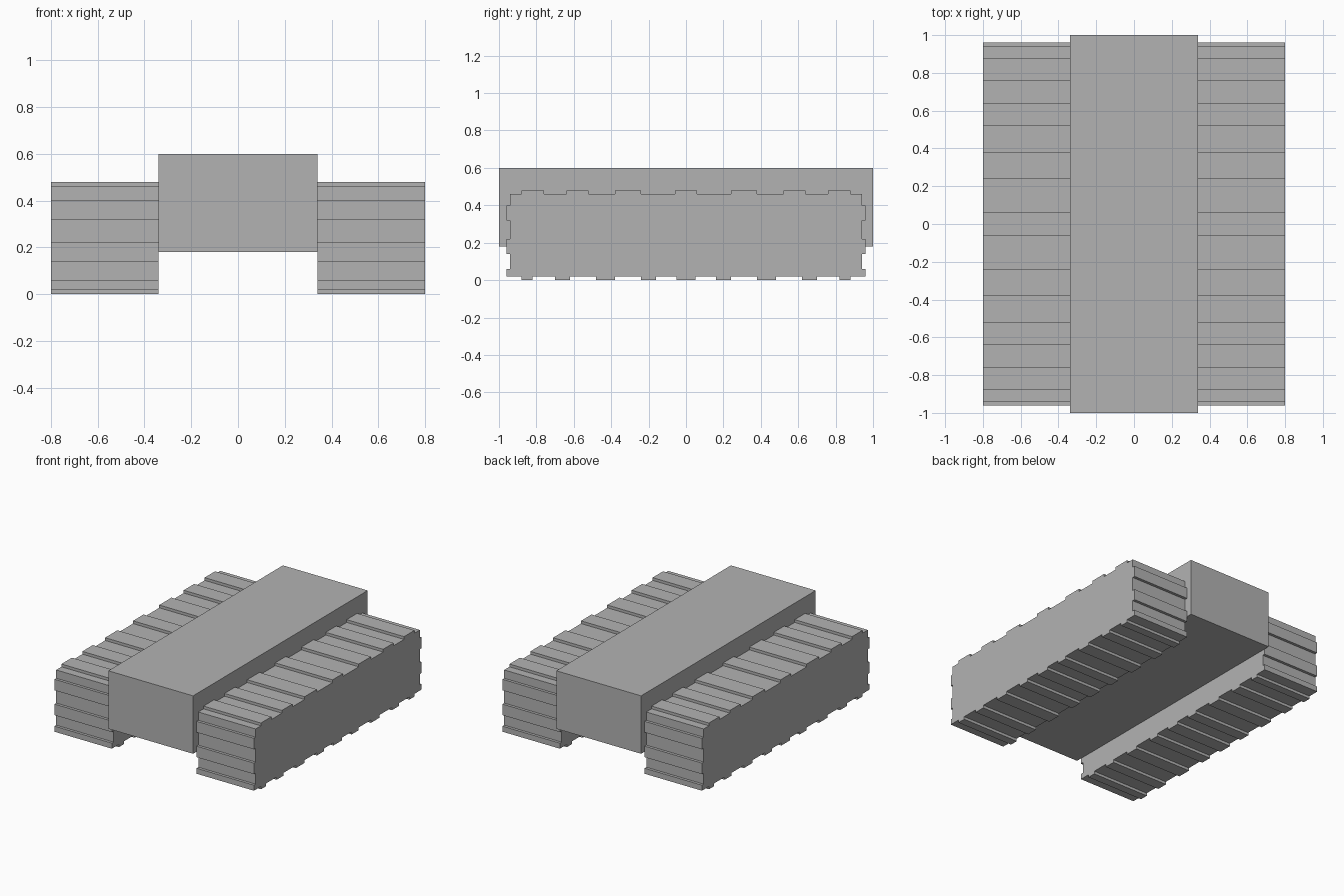
import bpy
import bmesh

cube = bpy.data.objects.get("Cube")
if cube:
    bpy.data.objects.remove(cube, do_unlink=True)

grey = bpy.data.materials.new("plain_grey")
grey.use_nodes = True
colour = (0.45, 0.45, 0.45, 1)
grey.diffuse_color = colour
grey.node_tree.nodes["Principled BSDF"].inputs["Base Color"].default_value = colour


def extrude_profile(name, profile, x0, x1):
    """Extrude a closed (y, z) outline from x0 to x1."""
    bm = bmesh.new()
    face = bm.faces.new([bm.verts.new((x0, y, z)) for y, z in profile])
    side = bmesh.ops.extrude_face_region(bm, geom=[face])["geom"]
    verts = [v for v in side if isinstance(v, bmesh.types.BMVert)]
    bmesh.ops.translate(bm, verts=verts, vec=(x1 - x0, 0, 0))
    bmesh.ops.recalc_face_normals(bm, faces=bm.faces)
    mesh = bpy.data.meshes.new(name)
    bm.to_mesh(mesh)
    bm.free()
    mesh.materials.append(grey)
    obj = bpy.data.objects.new(name, mesh)
    bpy.context.collection.objects.link(obj)
    return obj


def mirrored(half):
    """Complete a list of positive tread spans, ordered along +y."""
    return [(-b, -a) for a, b in reversed(half)] + half


def steps(spans, low, high):
    """Square-edged treads along one side, as (position, height)."""
    points = []
    for a, b in spans:
        points += [(a, low), (a, high), (b, high), (b, low)]
    return points


# Tread positions on the top, underside and ends of a track
top_spans = mirrored([(0.24, 0.38), (0.52, 0.64), (0.76, 0.88)])
top_spans.insert(3, (-0.06, 0.06))
base_spans = mirrored([(0.16, 0.24), (0.38, 0.48), (0.62, 0.70), (0.82, 0.88)])
base_spans.insert(4, (-0.05, 0.05))
end_spans = [(0.14, 0.22), (0.32, 0.40)]

# Track outline, running around the underside, back, top and front
base = steps(base_spans, 0.02, 0.0)
back = [(0.96, 0.02), (0.96, 0.06), (0.94, 0.06)]
back += [(y, z) for z, y in steps(end_spans, 0.94, 0.96)]
back.append((0.94, 0.46))
top = steps(top_spans, 0.46, 0.48)[::-1]
front = [(-y, z) for y, z in reversed(back)]
track = base + back + top + front

extrude_profile("left_track", track, 0.34, 0.80)
extrude_profile("right_track", track, -0.80, -0.34)

# Central hull
hull = [(-1, 0.18), (1, 0.18), (1, 0.60), (-1, 0.60)]
extrude_profile("hull", hull, -0.34, 0.34)
